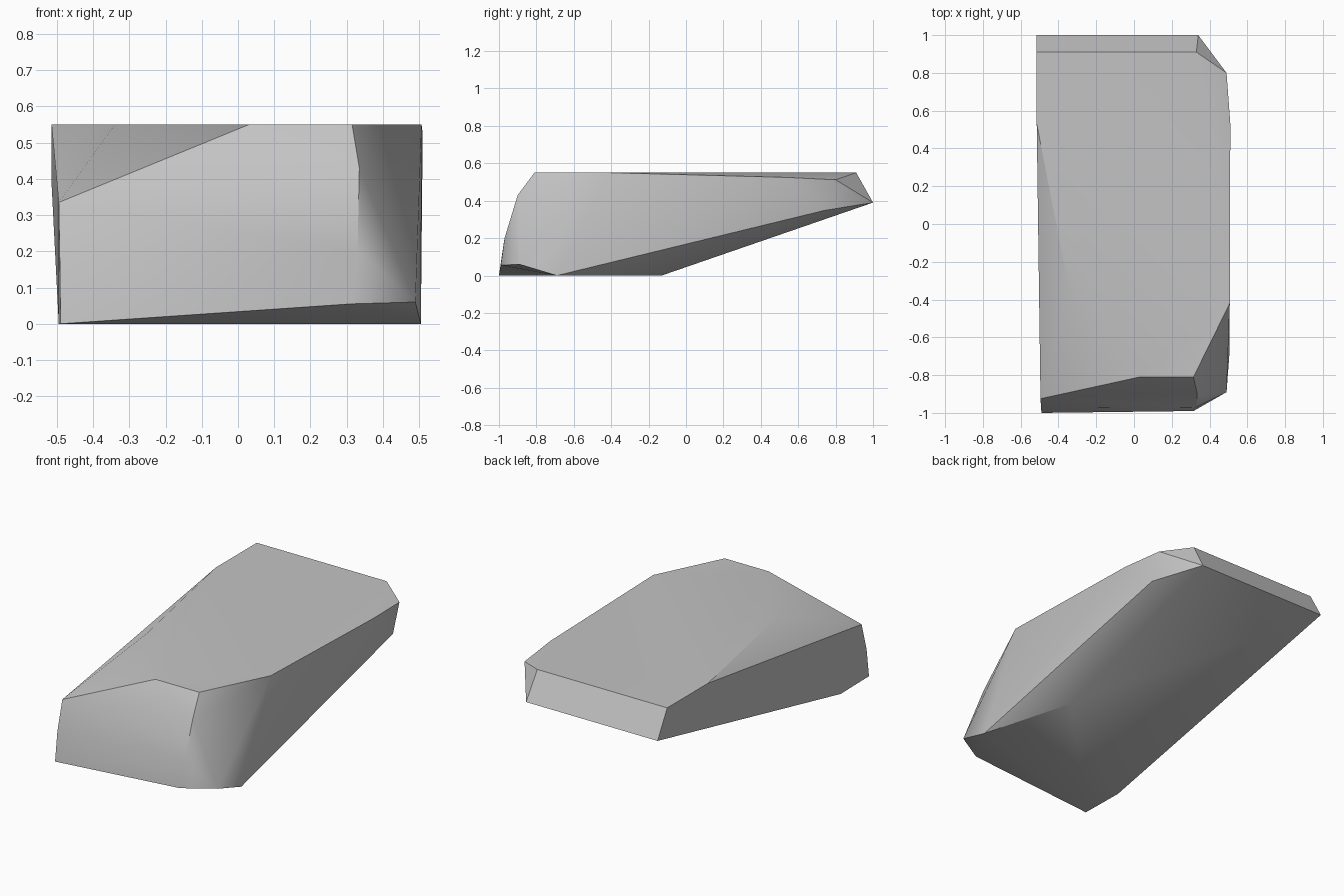
import bpy
import bmesh
from math import radians

# Remove the default object if the scene has it
default_object = bpy.data.objects.get("Cube")
if default_object:
    bpy.data.objects.remove(default_object, do_unlink=True)


def flat_material(name, colour):
    """One plain colour for the viewport and for a render."""
    material = bpy.data.materials.new(name)
    material.use_nodes = True
    material.diffuse_color = colour
    shader = material.node_tree.nodes["Principled BSDF"]
    shader.inputs["Base Color"].default_value = colour
    return material


def at_height(z, outline):
    """Lift a flat outline to one height."""
    return [(x, y, z) for x, y in outline]


# Flat crown of the stone
crown = at_height(0.55, [(-0.515, 0.91), (-0.515, 0.53), (-0.34, -0.36), (0.03, -0.81),
                         (0.315, -0.81), (0.507, -0.42), (0.33, 0.91)])

# Small patch that rests on the ground
foot = at_height(0, [(-0.49, -1), (0.505, -0.69), (0.35, -0.13), (-0.495, -0.73)])

# Lower edge of the overhanging back
back_edge = at_height(0.39, [(-0.515, 1), (0.34, 1)])

# Worn front corners, from top to bottom
left_front_corner = [(0.335, -0.9, 0.43), (0.33, -0.97, 0.2),
                     (0.315, -0.99, 0.055), (0.49, -0.89, 0.06)]
right_front_corner = [(-0.495, -0.925, 0.335), (-0.492, -0.975, 0.17)]

# Chipped back corner and the long side
left_back_corner = [(0.51, 0.53, 0.525), (0.49, 0.8, 0.512), (0.49, 0.74, 0.348)]

# Wrap one convex skin around all the corners
bm = bmesh.new()
for point in crown + foot + back_edge + left_front_corner + right_front_corner + left_back_corner:
    bm.verts.new(point)
hull = bmesh.ops.convex_hull(bm, input=bm.verts)
inside = [item for item in hull["geom_interior"] if isinstance(item, bmesh.types.BMVert)]
bmesh.ops.delete(bm, geom=inside, context="VERTS")
bmesh.ops.dissolve_limit(bm, angle_limit=radians(1), verts=bm.verts, edges=bm.edges)
bmesh.ops.recalc_face_normals(bm, faces=bm.faces)

mesh = bpy.data.meshes.new("stone_block")
bm.to_mesh(mesh)
bm.free()

stone = bpy.data.objects.new("stone_block", mesh)
bpy.context.collection.objects.link(stone)
grey = 0.55
mesh.materials.append(flat_material("stone_grey", (grey, grey, grey, 1)))

# Soft shading over shallow facets, crisp main edges
bpy.ops.object.select_all(action="DESELECT")
stone.select_set(True)
bpy.context.view_layer.objects.active = stone
bpy.ops.object.shade_smooth_by_angle(angle=radians(30))
